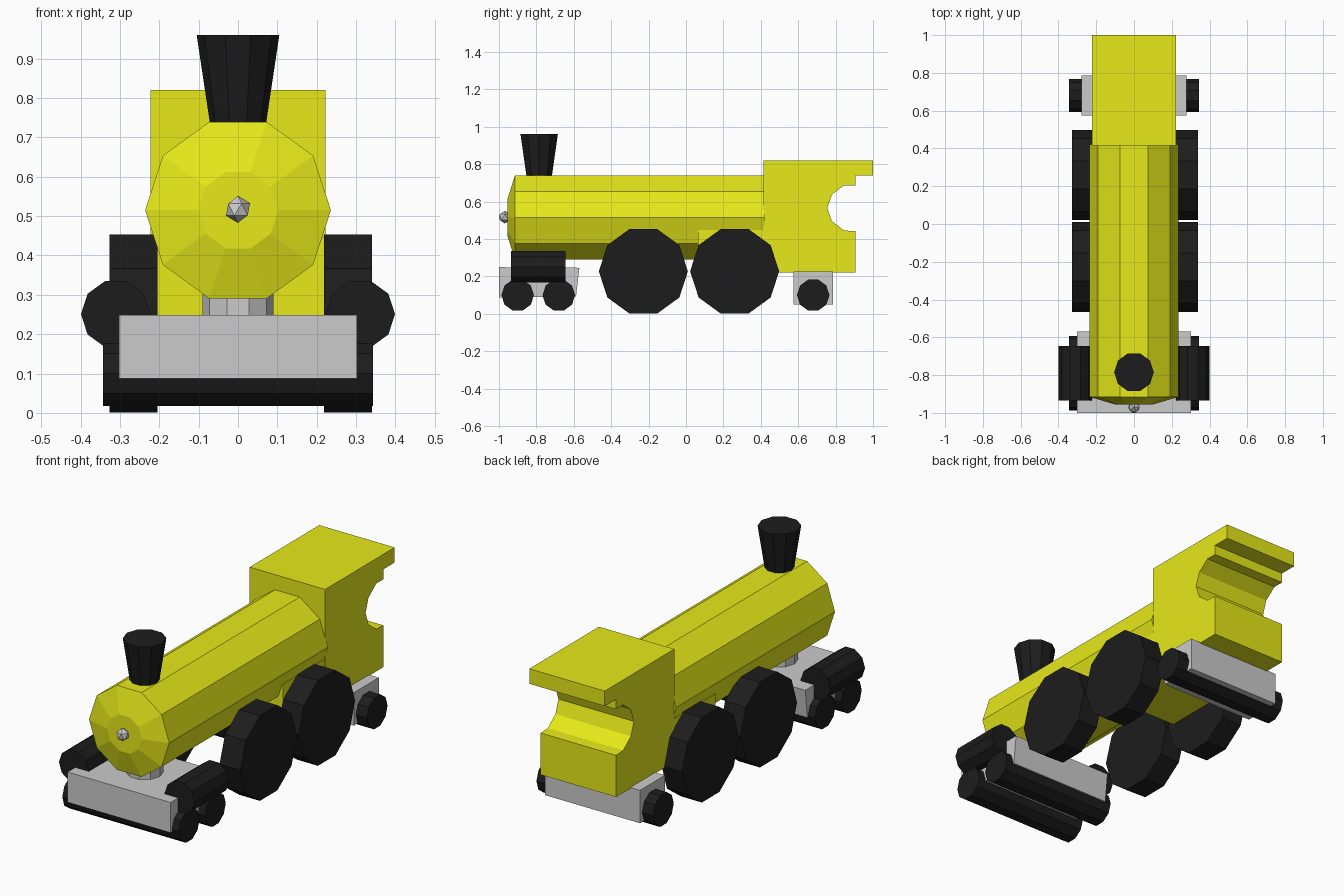
import bpy, bmesh
from math import cos, sin, pi

if "Cube" in bpy.data.objects:
    bpy.data.objects.remove(bpy.data.objects["Cube"])


def material(name, color):
    m = bpy.data.materials.new(name)
    m.diffuse_color = color
    m.use_nodes = True
    m.node_tree.nodes["Principled BSDF"].inputs["Base Color"].default_value = m.diffuse_color
    return m


YELLOW = material("yellow_paint", (0.80, 0.82, 0.01, 1))
BLACK = material("black_paint", (0.012, 0.012, 0.012, 1))


def loft(name, rings, mat=None):
    """Join equal-length rings of points and cap both ends."""
    bm = bmesh.new()
    loops = [[bm.verts.new(p) for p in ring] for ring in rings]
    n = len(loops[0])
    for a, b in zip(loops, loops[1:]):
        for i in range(n):
            j = (i + 1) % n
            bm.faces.new((a[i], a[j], b[j], b[i]))
    bm.faces.new(loops[0])
    bm.faces.new(loops[-1])
    bmesh.ops.recalc_face_normals(bm, faces=bm.faces)
    mesh = bpy.data.meshes.new(name)
    bm.to_mesh(mesh)
    bm.free()
    ob = bpy.data.objects.new(name, mesh)
    bpy.context.collection.objects.link(ob)
    if mat:
        mesh.materials.append(mat)
    return ob


def turned(name, axis, center, stations, mat=None, sides=10):
    """Ten-sided round part; stations are (position along axis, radius)."""
    u, v = center
    rings = []
    for t, r in stations:
        ring = []
        for i in range(sides):
            a = 2 * pi * i / sides
            p, q = u + r * cos(a), v + r * sin(a)
            ring.append({"x": (t, p, q), "y": (p, t, q), "z": (p, q, t)}[axis])
        rings.append(ring)
    return loft(name, rings, mat)


def side_profile(name, points, half_width, mat=None):
    """Extrude a (y, z) outline across the width."""
    return loft(name, [[(x, y, z) for y, z in points]
                       for x in (-half_width, half_width)], mat)


def rect(y0, y1, z0, z1):
    return [(y0, z0), (y1, z0), (y1, z1), (y0, z1)]


# Boiler with tapered nose, and chimney
turned("boiler", "y", (0, 0.515),
       [(-0.955, 0.102), (-0.915, 0.236), (0.42, 0.236)], YELLOW)
turned("chimney", "z", (0, -0.785), [(0.72, 0.069), (0.96, 0.105)], BLACK)

# Cab with rounded rear opening and roof overhang
side_profile("cab", [
    (0.415, 0.22), (0.905, 0.22), (0.905, 0.442), (0.845, 0.445),
    (0.78, 0.495), (0.755, 0.565), (0.78, 0.637), (0.845, 0.687),
    (0.905, 0.687), (0.905, 0.74), (1.0, 0.74), (1.0, 0.82),
    (0.415, 0.82)], 0.222, YELLOW)
side_profile("firebox", rect(0.065, 0.43, 0.22, 0.447), 0.219, YELLOW)

# Headlamp
bpy.ops.mesh.primitive_ico_sphere_add(subdivisions=1, radius=0.034,
                                      location=(0, -0.968, 0.517))
bpy.context.object.name = "headlamp"

# Front truck, pivot post and rear truck
side_profile("front_truck", [(-1.0, 0.088), (-0.588, 0.093),
                             (-0.57, 0.246), (-1.0, 0.249)], 0.303)
turned("pivot_post", "z", (0, -0.785), [(0.23, 0.09), (0.32, 0.09)])
side_profile("rear_truck", rect(0.575, 0.785, 0.05, 0.225), 0.279)

# Small rollers running across the trucks
for name, y in (("lead", -0.90), ("second", -0.68), ("trailing", 0.68)):
    turned(name + "_roller", "x", (y, 0.1),
           [(-0.343, 0.087), (0.343, 0.087)], BLACK)

# Steam cylinders and driving wheels on both sides
for side, s in (("left", -1), ("right", 1)):
    turned(side + "_steam_cylinder", "y", (s * 0.311, 0.251),
           [(-0.935, 0.088), (-0.645, 0.088)], BLACK)
    inner, outer = (-0.205, -0.327) if s < 0 else (0.218, 0.34)
    for name, y in (("front", -0.228), ("rear", 0.26)):
        turned(f"{side}_{name}_driving_wheel", "x", (y, 0.227),
               [(inner, 0.238), (outer, 0.238)], BLACK)
